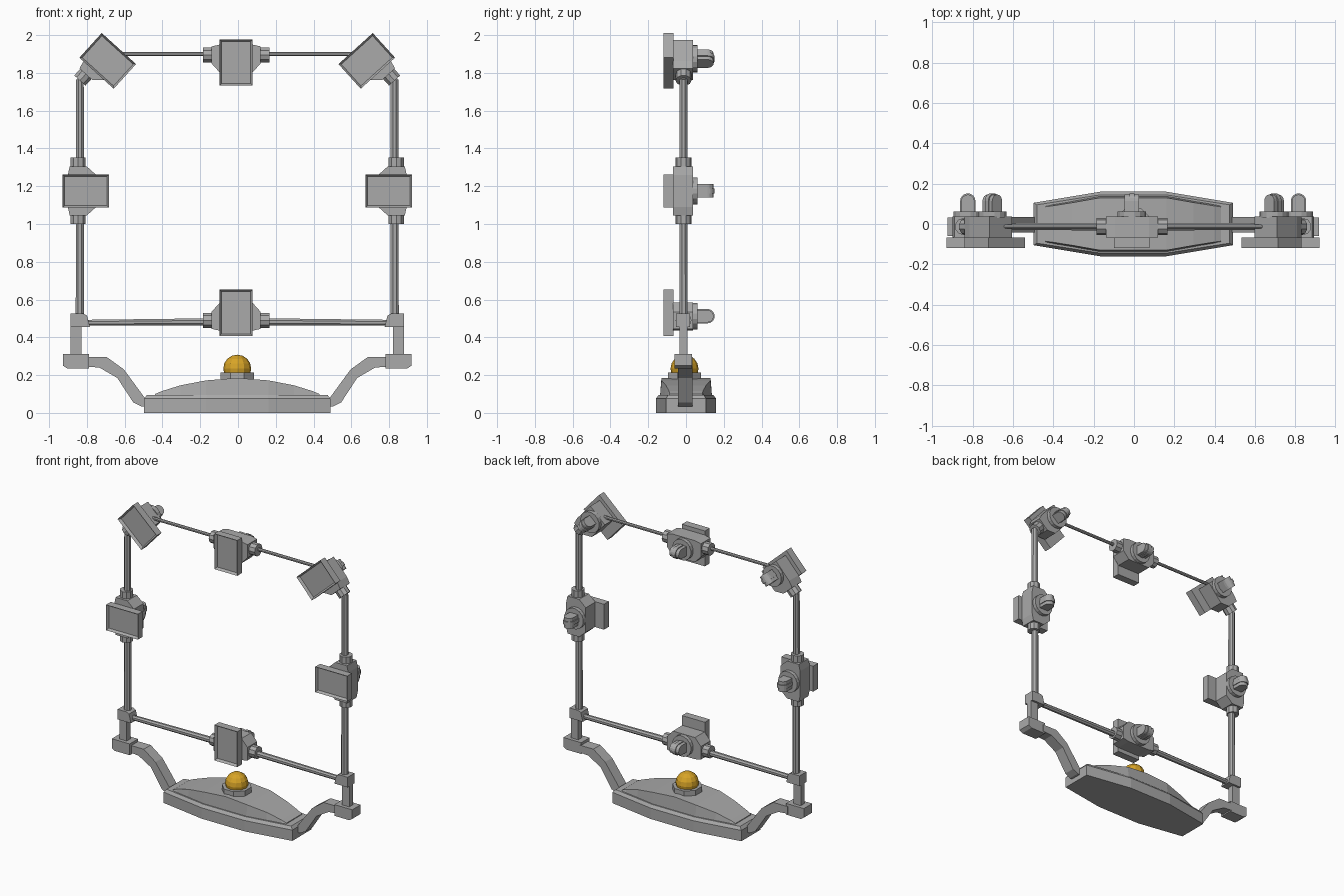
import bpy, bmesh, math
from mathutils import Matrix, Vector

if "Cube" in bpy.data.objects:
    bpy.data.objects.remove(bpy.data.objects["Cube"])


def material(name, rgb):
    m = bpy.data.materials.new(name)
    m.use_nodes = True
    m.diffuse_color = (*rgb, 1)
    m.node_tree.nodes["Principled BSDF"].inputs["Base Color"].default_value = (*rgb, 1)
    return m


GREY = material("light grey metal", (0.4, 0.4, 0.4))
YELLOW = material("amber lamp", (0.68, 0.37, 0.02))
CX = -0.004    # sideways centre of the frame
ROD_Y = -0.013


def finish(bm, name, mat=GREY, frame=None):
    if frame is not None:
        bm.transform(frame)
    bmesh.ops.recalc_face_normals(bm, faces=bm.faces)
    mesh = bpy.data.meshes.new(name)
    bm.to_mesh(mesh)
    bm.free()
    mesh.materials.append(mat)
    ob = bpy.data.objects.new(name, mesh)
    bpy.context.collection.objects.link(ob)
    return ob


def add_prism(bm, pts, y0, y1):
    """Extrude an x-z outline along y."""
    face = bm.faces.new([bm.verts.new((x, y0, z)) for x, z in pts])
    out = bmesh.ops.extrude_face_region(bm, geom=[face])["geom"]
    verts = [v for v in out if isinstance(v, bmesh.types.BMVert)]
    bmesh.ops.translate(bm, verts=verts, vec=(0, y1 - y0, 0))


def add_rod(bm, a, b, r, sides=8, r2=None):
    a, b = Vector(a), Vector(b)
    d = b - a
    m = Matrix.Translation((a + b) / 2) @ d.to_track_quat("Z", "Y").to_matrix().to_4x4()
    m = m @ Matrix.Rotation(math.pi / sides, 4, "Z")
    bmesh.ops.create_cone(bm, cap_ends=True, segments=sides, radius1=r,
                          radius2=r if r2 is None else r2, depth=d.length, matrix=m)


def rod(name, a, b, r, r2=None):
    bm = bmesh.new()
    add_rod(bm, a, b, r, r2=r2)
    finish(bm, name)


def clamp(name, x, z, along, inward, corner=False):
    """Camera-like clamp: local x runs along the rod, local z points inward."""
    s, t = Vector(along).normalized(), Vector(inward).normalized()
    frame = Matrix(((s.x, 0, t.x, x), (0, 1, 0, 0), (s.y, 0, t.y, z), (0, 0, 0, 1)))
    # flared body
    bm = bmesh.new()
    left = [(-0.085, 0.095), (-0.13, 0.045), (-0.13, -0.045), (-0.085, -0.055)]
    if corner:
        right = [(0.065, -0.055), (0.065, 0.095)]
    else:
        right = [(-px, pz) for px, pz in reversed(left)]
    add_prism(bm, left + right, -0.068, 0.037)
    finish(bm, name + "_body", frame=frame)
    # collars gripping the rod
    bm = bmesh.new()
    for side in ([-1] if corner else [-1, 1]):
        add_rod(bm, (side * 0.12, ROD_Y, 0), (side * 0.176, ROD_Y, 0), 0.042, 10)
    finish(bm, name + "_collars", frame=frame)
    # front plate with a recessed face
    bm = bmesh.new()
    add_prism(bm, [(-0.088, -0.083), (0.088, -0.083), (0.088, 0.162), (-0.088, 0.162)],
              -0.12, -0.067)
    front = min(bm.faces, key=lambda f: f.calc_center_median().y)
    bmesh.ops.inset_region(bm, faces=[front], thickness=0.015)
    bmesh.ops.translate(bm, verts=front.verts, vec=(0, 0.018, 0))
    finish(bm, name + "_plate", frame=frame)
    # rear knob: round base and a rounded ridged grip
    bm = bmesh.new()
    add_rod(bm, (0, 0.03, 0.022), (0, 0.062, 0.022), 0.072, 16)
    for x0, x1, r, tip in [(-0.036, -0.013, 0.033, 0.146), (-0.013, 0.013, 0.038, 0.152),
                           (0.013, 0.036, 0.033, 0.146)]:
        outline = [(0.05, -r), *[(tip - r + r * math.cos(a), r * math.sin(a))
                   for a in [math.pi * (k / 8 - 0.5) for k in range(9)]], (0.05, r)]
        face = bm.faces.new([bm.verts.new((x0, y, 0.022 + w)) for y, w in outline])
        out = bmesh.ops.extrude_face_region(bm, geom=[face])["geom"]
        bmesh.ops.translate(bm, vec=(x1 - x0, 0, 0),
                            verts=[v for v in out if isinstance(v, bmesh.types.BMVert)])
    finish(bm, name + "_knob", frame=frame)


# clamps and rods at the top and bottom
clamp("top_clamp", CX - 0.006, 1.895, (1, 0), (0, -1))
clamp("bottom_clamp", CX - 0.006, 0.49, (1, 0), (0, 1))
rod("top_rod", (CX - 0.68, ROD_Y, 1.9), (CX + 0.68, ROD_Y, 1.9), 0.011)
for side in (-1, 1):
    rod("bottom_rod", (CX, ROD_Y, 0.483), (CX + side * 0.8, ROD_Y, 0.477), 0.021, 0.017)

# mirrored sides
for side, label in ((1, "left"), (-1, "right")):
    def X(v):
        return CX + side * v

    clamp(label + "_clamp", X(0.842), 1.175, (0, 1), (-side, 0))
    clamp(label + "_corner_clamp", X(0.715), 1.89, (-side * 0.67, 0.74),
          (-side * 0.74, -0.67), corner=True)
    rod(label + "_post", (X(0.833), ROD_Y, 0.47), (X(0.833), ROD_Y, 1.765), 0.024, 0.022)
    rod(label + "_post_bend", (X(0.833), ROD_Y, 1.755), (X(0.76), ROD_Y, 1.85), 0.023)

    parts = [
        ("socket", [(0.78, 0.455), (0.882, 0.455), (0.882, 0.525), (0.815, 0.525),
                    (0.795, 0.515)], -0.053, 0.022),
        ("lower_post", [(0.825, 0.3), (0.882, 0.3), (0.882, 0.47), (0.825, 0.47)],
         -0.035, 0.008),
        ("foot", [(0.785, 0.235), (0.9, 0.235), (0.922, 0.25), (0.922, 0.313),
                  (0.785, 0.313)], -0.06, 0.032),
        ("arm", [(0.8, 0.295), (0.69, 0.295), (0.6, 0.23), (0.49, 0.08), (0.45, 0.08),
                 (0.45, 0.03), (0.51, 0.035), (0.55, 0.055), (0.635, 0.185),
                 (0.73, 0.24), (0.8, 0.245)], -0.042, 0.035),
    ]
    for part, outline, y0, y1 in parts:
        bm = bmesh.new()
        add_prism(bm, [(X(px), pz) for px, pz in outline], y0, y1)
        finish(bm, label + "_" + part)


def loft(name, rings):
    bm = bmesh.new()
    loops = [[bm.verts.new(p) for p in ring] for ring in rings]
    for a, b in zip(loops, loops[1:]):
        for i in range(len(a)):
            j = (i + 1) % len(a)
            bm.faces.new((a[i], a[j], b[j], b[i]))
    bm.faces.new(loops[0])
    bm.faces.new(loops[-1])
    return finish(bm, name)


def plan(ex, ey, mx, my, z):
    return [(CX + x, y, z) for x, y in ((-ex, -ey), (-mx, -my), (mx, -my), (ex, -ey),
                                        (ex, ey), (mx, my), (-mx, my), (-ex, ey))]


# base slab with a bevelled rim
loft("base", [plan(0.494, 0.105, 0.165, 0.16, 0), plan(0.494, 0.105, 0.165, 0.16, 0.075),
              plan(0.478, 0.095, 0.16, 0.145, 0.095)])

# arched cover: cross sections along x, narrowing towards the ends
stations = []
for x, half, top in [(-0.435, 0.085, 0.1), (-0.4, 0.09, 0.115), (-0.3, 0.106, 0.146),
                     (-0.165, 0.13, 0.172), (0, 0.13, 0.185)]:
    stations.append((x, half, top))
stations += [(-x, h, t) for x, h, t in reversed(stations[:-1])]
loft("cover", [[(CX + x, -h - 0.008, 0.085), (CX + x, -h, top), (CX + x, h, top),
                (CX + x, h + 0.008, 0.085)] for x, h, top in stations])

# lamp ring and dome
bm = bmesh.new()
add_rod(bm, (CX, -0.008, 0.16), (CX, -0.008, 0.215), 0.095, 8)
finish(bm, "lamp_ring")
bm = bmesh.new()
bmesh.ops.create_uvsphere(bm, u_segments=12, v_segments=8, radius=0.074,
                          matrix=Matrix.Translation((CX, -0.008, 0.234)))
finish(bm, "lamp", YELLOW)
